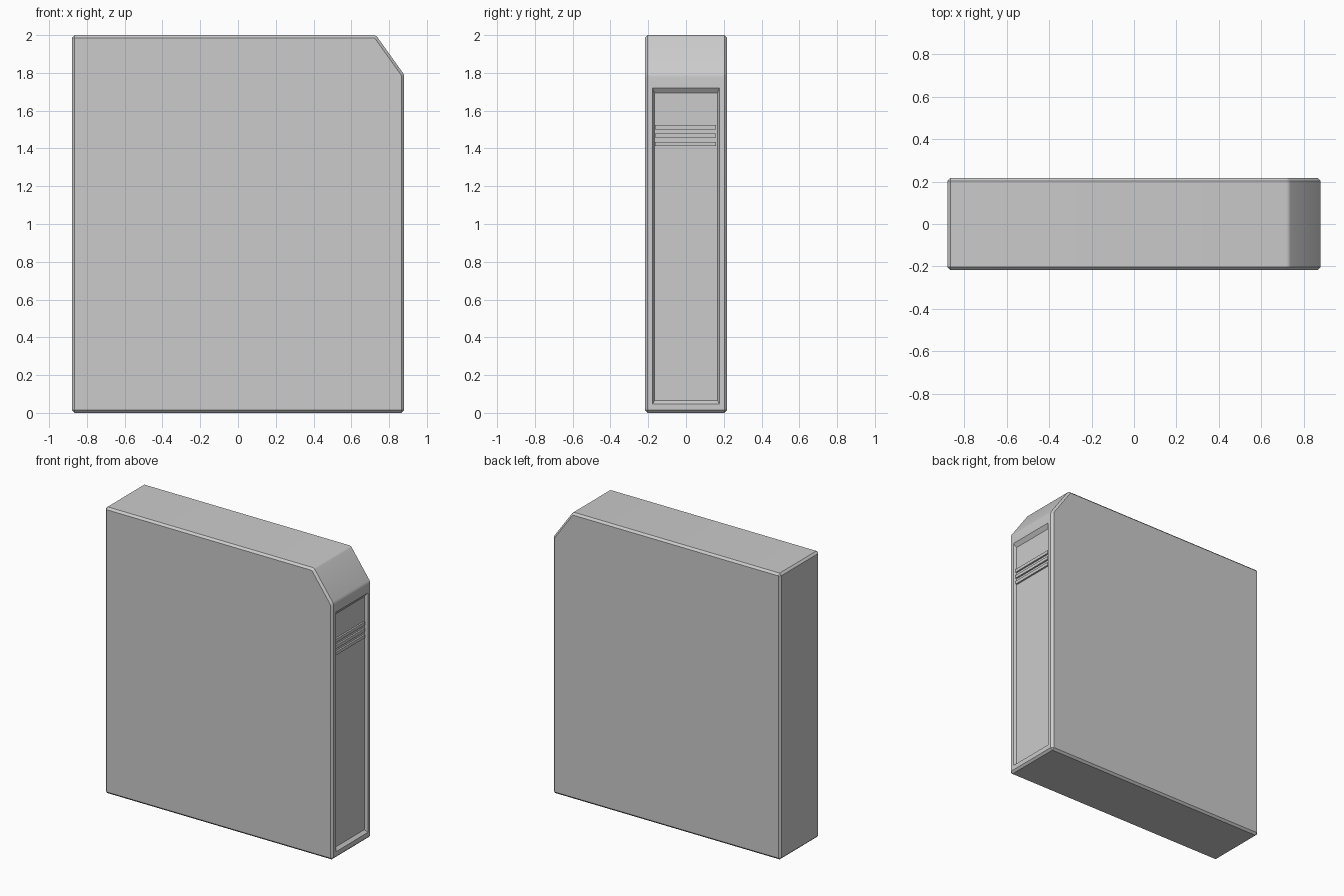
import bpy, bmesh, math
from mathutils import Vector

if "Cube" in bpy.data.objects:
    bpy.data.objects.remove(bpy.data.objects["Cube"])

HALF_X, HALF_Y = 0.88, 0.217


def mesh_object(name, bm):
    bmesh.ops.recalc_face_normals(bm, faces=bm.faces)
    mesh = bpy.data.meshes.new(name)
    bm.to_mesh(mesh)
    bm.free()
    obj = bpy.data.objects.new(name, mesh)
    bpy.context.collection.objects.link(obj)
    return obj


def tapered_block(name, x0, rect0, x1, rect1):
    """Block along x between two (y0, y1, z0, z1) rectangles."""
    bm = bmesh.new()
    rings = []
    for x, (y0, y1, z0, z1) in ((x0, rect0), (x1, rect1)):
        rings.append([bm.verts.new((x, y, z)) for y, z in
                      ((y0, z0), (y1, z0), (y1, z1), (y0, z1))])
        bm.faces.new(rings[-1])
    for i in range(4):
        j = (i + 1) % 4
        bm.faces.new((rings[0][i], rings[0][j], rings[1][j], rings[1][i]))
    return mesh_object(name, bm)


# Case: side profile with a clipped, slightly rounded corner
bm = bmesh.new()
profile = [(-HALF_X, 0), (HALF_X, 0), (HALF_X, 1.79), (0.73, 2), (-HALF_X, 2)]
face = bm.faces.new([bm.verts.new((x, -HALF_Y, z)) for x, z in profile])
extruded = bmesh.ops.extrude_face_region(bm, geom=[face])["geom"]
bmesh.ops.translate(bm, vec=(0, 2 * HALF_Y, 0),
                    verts=[g for g in extruded if isinstance(g, bmesh.types.BMVert)])
bmesh.ops.recalc_face_normals(bm, faces=bm.faces)
clipped = [e for e in bm.edges
           if math.radians(20) < e.calc_face_angle() < math.radians(70)]
bmesh.ops.bevel(bm, geom=clipped, offset=0.012, segments=3, profile=0.5,
                affect='EDGES')
sharp = [e for e in bm.edges if e.calc_face_angle() > math.radians(70)]
bmesh.ops.bevel(bm, geom=sharp, offset=0.014, segments=1, profile=0.5,
                affect='EDGES')
case = mesh_object("case", bm)

# Label recess: shallow pocket with sloping walls, cut into the narrow side
FLOOR = HALF_X - 0.02
outer = (-0.177, 0.177, 0.047, 1.72)
inner = (-0.167, 0.167, 0.065, 1.693)
extend = [o + (o - i) for o, i in zip(outer, inner)]
cutter = tapered_block("recess_cutter", FLOOR, inner, HALF_X + 0.02, extend)
cutter.hide_render = True
cut = case.modifiers.new("recess", 'BOOLEAN')
cut.object = cutter
cut.operation = 'DIFFERENCE'
cut.solver = 'EXACT'
bpy.context.view_layer.objects.active = case
case.select_set(True)
bpy.ops.object.modifier_apply(modifier=cut.name)
bpy.data.objects.remove(cutter)
bpy.ops.object.shade_smooth_by_angle(angle=math.radians(30))

# Grip ridges across the recess
for i in range(3):
    z = 1.423 + i * 0.0448
    rect = (-0.165, 0.158, z - 0.011, z + 0.011)
    tapered_block(f"grip_ridge_{i + 1}", FLOOR - 0.005, rect, FLOOR + 0.012, rect)
